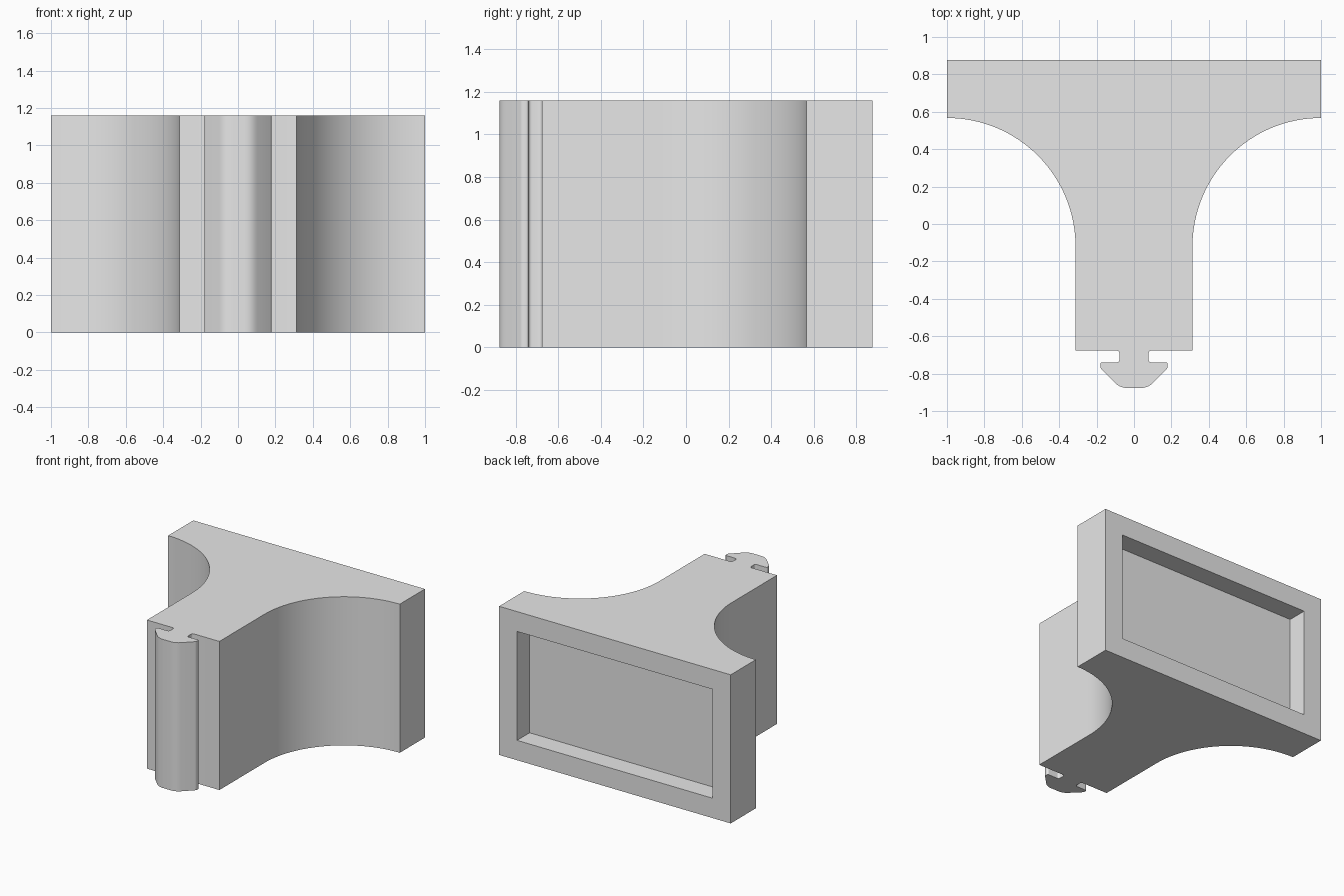
import bpy
import bmesh
from math import radians, sin, cos, pi
from mathutils import Vector

cube = bpy.data.objects.get("Cube")
if cube:
    bpy.data.objects.remove(cube, do_unlink=True)

HEIGHT = 1.16
BACK = 0.877      # half of the depth
STEM = 0.3125     # half width of the stem
RADIUS = 0.6875   # concave side sweep
RECESS = 0.155    # rim width and recess depth


def rounded(points):
    """Round each (x, y, cut) corner by cutting back along both sides."""
    out = []
    for i, (x, y, cut) in enumerate(points):
        p = Vector((x, y))
        if not cut:
            out.append(p)
            continue
        a = p + (Vector(points[i - 1][:2]) - p).normalized() * cut
        b = p + (Vector(points[i + 1][:2]) - p).normalized() * cut
        for k in range(6):
            t = k / 5
            out.append(a * (1 - t) ** 2 + p * 2 * t * (1 - t) + b * t * t)
    return out


# Right half of the outline: snap clip, stem, then the concave sweep
half = rounded([
    (0, -BACK, 0),
    (0.074, -BACK, 0.04),
    (0.18, -0.771, 0.012),
    (0.18, -0.74, 0.012),
    (0.078, -0.74, 0.018),
    (0.078, -0.676, 0.018),
    (STEM, -0.676, 0),
])[1:]
sweep_y = BACK - 0.31 - RADIUS
for k in range(33):
    a = pi - k / 32 * pi / 2
    half.append(Vector((1 + RADIUS * cos(a), sweep_y + RADIUS * sin(a))))
half.append(Vector((1, BACK)))
outline = half + [Vector((-p.x, p.y)) for p in reversed(half)]

# Extrude the outline upwards
bm = bmesh.new()
base = bm.faces.new([bm.verts.new((p.x, p.y, 0)) for p in outline])
top = bmesh.ops.extrude_face_region(bm, geom=[base], use_keep_orig=True)
bmesh.ops.translate(bm, vec=(0, 0, HEIGHT),
                    verts=[g for g in top["geom"] if isinstance(g, bmesh.types.BMVert)])
bmesh.ops.recalc_face_normals(bm, faces=bm.faces[:])

# Sink a rectangular recess into the back
back = max(bm.faces, key=lambda f: f.calc_center_median().y)
bmesh.ops.inset_region(bm, faces=[back], thickness=RECESS, use_even_offset=True)
floor = bmesh.ops.extrude_discrete_faces(bm, faces=[back])["faces"][0]
bmesh.ops.translate(bm, vec=(0, -RECESS, 0), verts=floor.verts[:])
bmesh.ops.recalc_face_normals(bm, faces=bm.faces[:])

mesh = bpy.data.meshes.new("bracket_with_clip")
bm.to_mesh(mesh)
bm.free()
bracket = bpy.data.objects.new("bracket_with_clip", mesh)
bpy.context.collection.objects.link(bracket)

# Plain grey
grey = bpy.data.materials.new("light grey")
grey.use_nodes = True
colour = (0.8, 0.8, 0.8, 1)
grey.diffuse_color = colour
for node in grey.node_tree.nodes:
    if node.type == "BSDF_PRINCIPLED":
        node.inputs["Base Color"].default_value = colour
mesh.materials.append(grey)

bpy.ops.object.select_all(action="DESELECT")
bracket.select_set(True)
bpy.context.view_layer.objects.active = bracket
bpy.ops.object.shade_smooth_by_angle(angle=radians(30))
